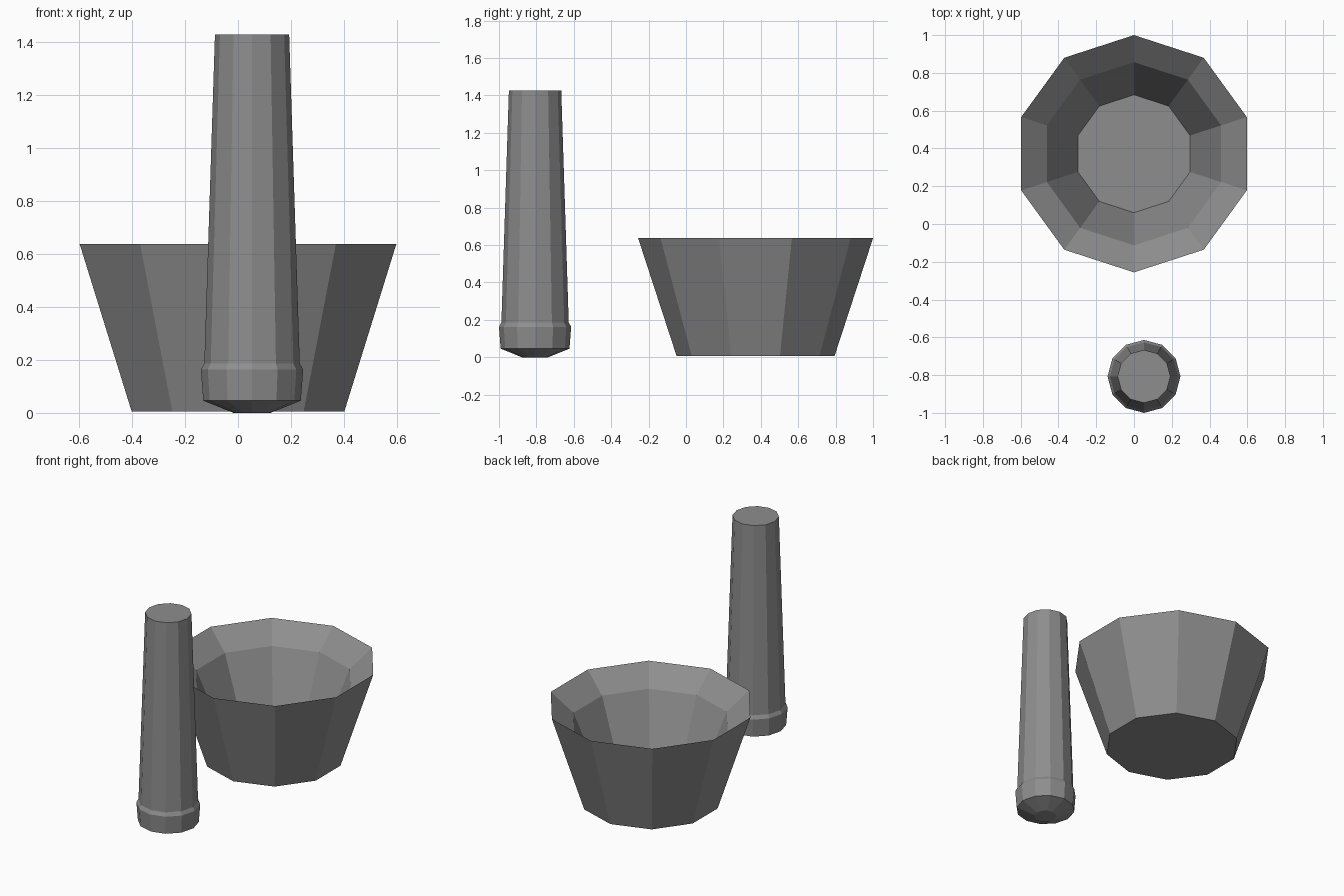
import bpy, bmesh
from math import cos, sin, pi

if "Cube" in bpy.data.objects:
    bpy.data.objects.remove(bpy.data.objects["Cube"])

# Dark stone grey
stone = bpy.data.materials.new("dark_stone")
stone.diffuse_color = (0.27, 0.27, 0.27, 1)
stone.use_nodes = True
stone.node_tree.nodes["Principled BSDF"].inputs["Base Color"].default_value = stone.diffuse_color


def lathe(name, profile, sides, centre, start):
    """Revolve (radius, z) points into a faceted solid, capping both ends."""
    bm = bmesh.new()
    rings = []
    for r, z in profile:
        rings.append([bm.verts.new((r * cos(start + 2 * pi * i / sides),
                                    r * sin(start + 2 * pi * i / sides), z))
                      for i in range(sides)])
    for a, b in zip(rings, rings[1:]):
        for i in range(sides):
            j = (i + 1) % sides
            bm.faces.new((a[i], a[j], b[j], b[i]))
    bm.faces.new(rings[0][::-1])
    bm.faces.new(rings[-1])
    bmesh.ops.recalc_face_normals(bm, faces=bm.faces)
    mesh = bpy.data.meshes.new(name)
    bm.to_mesh(mesh)
    bm.free()
    mesh.materials.append(stone)
    obj = bpy.data.objects.new(name, mesh)
    obj.location = (centre[0], centre[1], 0)
    bpy.context.collection.objects.link(obj)
    return obj


# Mortar: outer wall up to a sharp rim, bevelled lip, then down to the inner floor
lathe("mortar_bowl",
      [(0.422, 0.006), (0.628, 0.637), (0.485, 0.517), (0.312, 0.10)],
      10, (0, 0.372), pi / 2)

# Pestle: blunt tip, grinding collar, tapering handle
lathe("pestle",
      [(0.07, 0.0), (0.184, 0.046), (0.193, 0.163), (0.18, 0.186), (0.14, 1.427)],
      12, (0.053, -0.807), 0)
